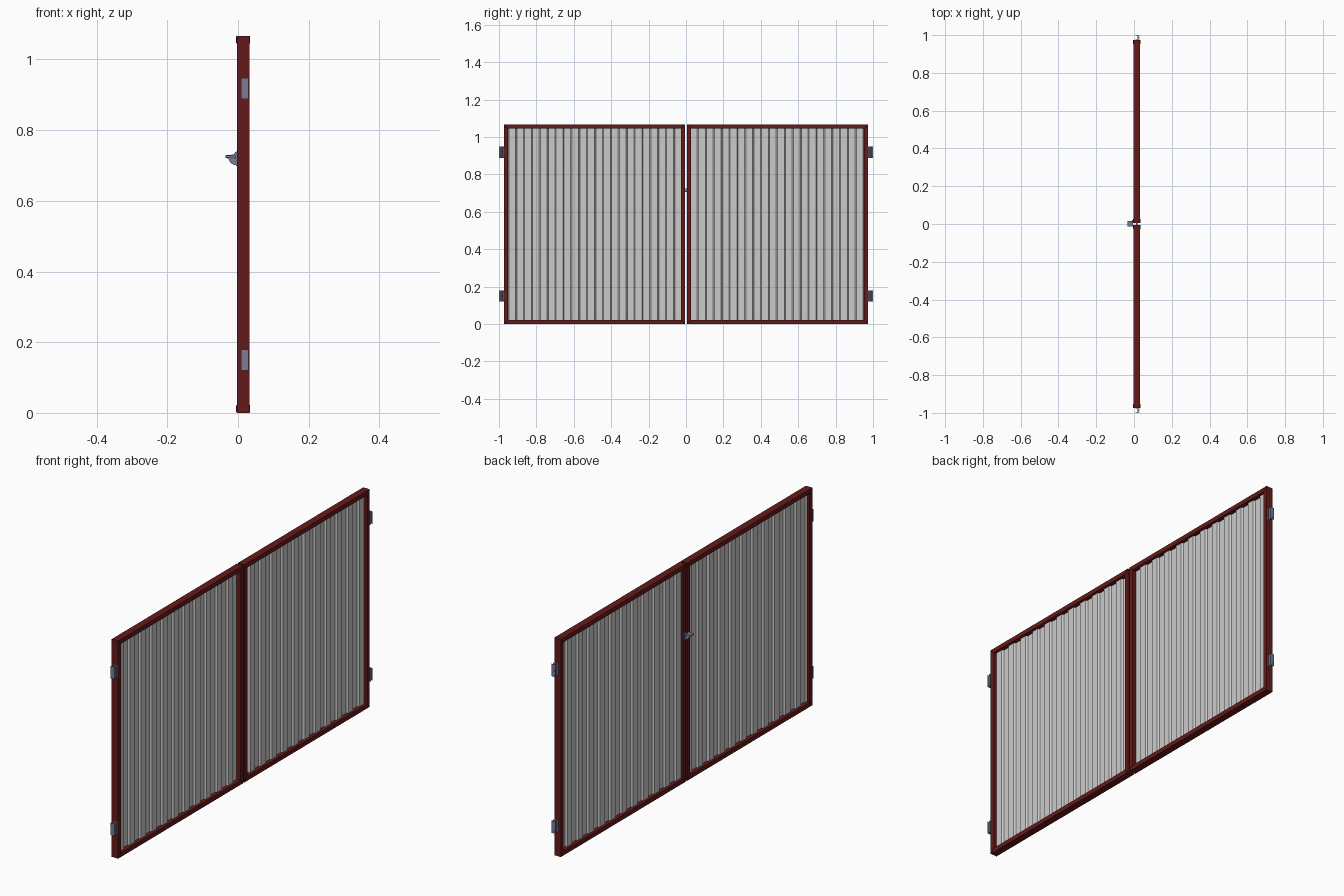
import bpy, bmesh, math
from mathutils import Vector

if "Cube" in bpy.data.objects:
    bpy.data.objects.remove(bpy.data.objects["Cube"])

def material(name, rgb):
    m = bpy.data.materials.new(name)
    m.diffuse_color = (*rgb, 1)
    m.use_nodes = True
    m.node_tree.nodes["Principled BSDF"].inputs["Base Color"].default_value = m.diffuse_color
    return m

RED = material("dark_red_paint", (0.13, 0.01, 0.01))
STEEL = material("blue_steel", (0.2, 0.2, 0.3))

X0, X1 = -0.003, 0.032          # frame depth
H, BAR = 1.067, 0.022           # gate height, bar width
Y0, Y1 = 0.005, 0.974           # inner and outer edge of a leaf

def mesh_object(name, bm, mat=None):
    bmesh.ops.recalc_face_normals(bm, faces=bm.faces[:])
    me = bpy.data.meshes.new(name)
    bm.to_mesh(me)
    bm.free()
    ob = bpy.data.objects.new(name, me)
    bpy.context.collection.objects.link(ob)
    if mat:
        me.materials.append(mat)
    return ob

def prism(bm, pts, axis, a, b):
    """Extrude a closed 2D outline along an axis from a to b."""
    def place(p, d):
        c = list(p)
        c.insert(axis, d)
        return bm.verts.new(c)
    lo, hi = [place(p, a) for p in pts], [place(p, b) for p in pts]
    bm.faces.new(lo)
    bm.faces.new(hi[::-1])
    n = len(pts)
    for i in range(n):
        j = (i + 1) % n
        bm.faces.new((lo[i], lo[j], hi[j], hi[i]))

def box(bm, x, y, z):
    prism(bm, [(x[0], z[0]), (x[1], z[0]), (x[1], z[1]), (x[0], z[1])], 1, *sorted(y))

def rod(bm, p, q, r, n=12):
    p, q = Vector(p), Vector(q)
    rot = (q - p).to_track_quat('Z', 'Y').to_matrix().to_4x4()
    rot.translation = (p + q) / 2
    bmesh.ops.create_cone(bm, cap_ends=True, segments=n, radius1=r, radius2=r,
                          depth=(q - p).length, matrix=rot)

def smooth(ob):
    for p in ob.data.polygons:
        p.use_smooth = True
    bpy.context.view_layer.objects.active = ob
    ob.select_set(True)
    bpy.ops.object.shade_smooth_by_angle(angle=math.radians(35))
    ob.select_set(False)

for s, side in ((-1, "left"), (1, "right")):
    # mitred square-tube frame
    outer = [(Y0, 0), (Y1, 0), (Y1, H), (Y0, H)]
    inner = [(Y0 + BAR, BAR), (Y1 - BAR, BAR), (Y1 - BAR, H - BAR), (Y0 + BAR, H - BAR)]
    bm = bmesh.new()
    for i in range(4):
        j = (i + 1) % 4
        prism(bm, [(s * y, z) for y, z in (outer[i], outer[j], inner[j], inner[i])], 0, X0, X1)
    mesh_object(side + "_frame", bm, RED)

    # weld beads along the mitres
    bm = bmesh.new()
    for o, i in zip(outer, inner):
        a, b = Vector(o).lerp(Vector(i), 0.1), Vector(o).lerp(Vector(i), 0.95)
        for x in (X0, X1):
            rod(bm, (x, s * a.x, a.y), (x, s * b.x, b.y), 0.002, 8)
    smooth(mesh_object(side + "_weld_beads", bm, RED))

    # corrugated sheet
    ribs = 11
    ya, yb = Y0 + BAR - 0.002, Y1 - BAR + 0.002
    step = (yb - ya) / ribs
    bm = bmesh.new()
    row = []
    for k in range(ribs):
        for f, x in ((0, 0.010), (0.42, 0.010), (0.5, 0.019), (0.92, 0.019)):
            row.append((x, s * (ya + (k + f) * step)))
    row.append((0.010, s * yb))
    cols = [[bm.verts.new((x, y, z)) for z in (BAR - 0.002, H - BAR + 0.002)] for x, y in row]
    for a, b in zip(cols, cols[1:]):
        bm.faces.new((a[0], b[0], b[1], a[1]))
    sheet = mesh_object(side + "_corrugated_sheet", bm)
    sol = sheet.modifiers.new("thickness", 'SOLIDIFY')
    sol.thickness = 0.0015
    sol.offset = 0

    # hinges: end plate, flange, barrel and screws
    for zc, level in ((0.15, "lower"), (0.918, "upper")):
        z = (zc - 0.03, zc + 0.03)
        bm = bmesh.new()
        box(bm, (0.009, 0.03), (s * 0.997, s * 0.9995), z)
        box(bm, (0.009, 0.03), (s * Y1, s * (Y1 + 0.003)), z)
        box(bm, (0.018, 0.021), (s * Y1, s * 0.998), z)
        rod(bm, (0.025, s * 0.987, z[0]), (0.025, s * 0.987, z[1]), 0.005)
        for dz in (-0.019, 0, 0.019):
            rod(bm, (0.0145, s * 0.998, zc + dz), (0.0145, s * 1.0, zc + dz), 0.003)
        smooth(mesh_object(f"{side}_{level}_hinge", bm, STEEL))

# latch: backing plate, crossing bolt and wedge-shaped lever
bm = bmesh.new()
box(bm, (X0 - 0.003, X0), (0.007, 0.023), (0.698, 0.74))
rod(bm, (-0.011, 0.015, 0.723), (X0, 0.015, 0.723), 0.007)
box(bm, (0.010, 0.019), (-0.012, 0.012), (0.705, 0.718))
smooth(mesh_object("latch_plate_and_bolt", bm, STEEL))

bm = bmesh.new()
prism(bm, [(-0.035, 0.722), (-0.035, 0.729), (-0.012, 0.731), (-0.008, 0.738),
           (-0.005, 0.738), (-0.005, 0.702), (-0.012, 0.702), (-0.022, 0.708),
           (-0.027, 0.719)], 1, 0.010, 0.016)
box(bm, (-0.035, -0.006), (-0.012, 0.011), (0.723, 0.728))
mesh_object("latch_lever", bm, STEEL)
